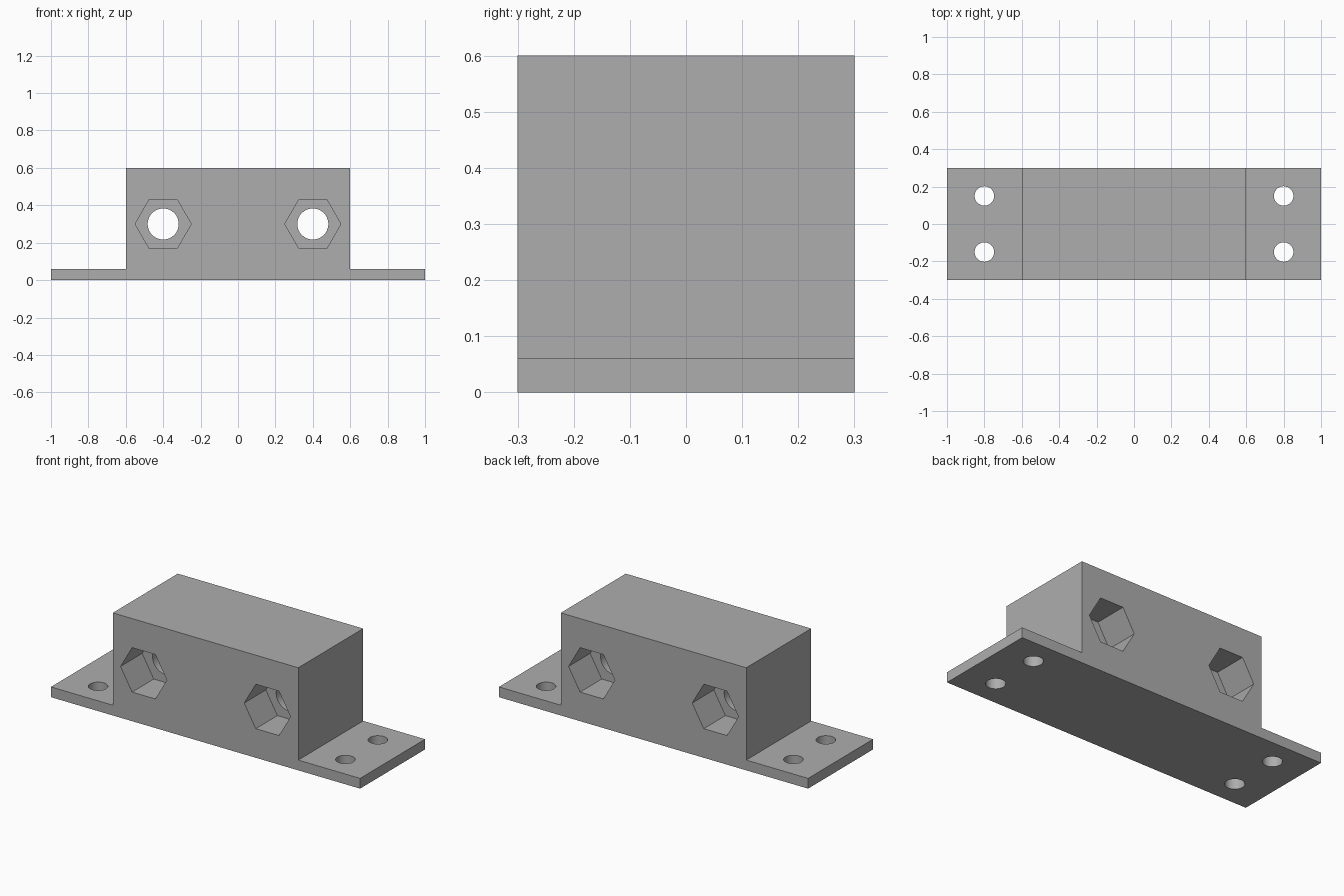
import bpy
import math

cube = bpy.data.objects.get("Cube")
if cube:
    bpy.data.objects.remove(cube, do_unlink=True)

WIDTH, HEIGHT, PLATE = 0.6, 0.6, 0.06

grey = bpy.data.materials.new("plain grey")
grey.use_nodes = True
colour = (0.42, 0.42, 0.42, 1)
grey.diffuse_color = colour
grey.node_tree.nodes["Principled BSDF"].inputs["Base Color"].default_value = colour


def extrude_profile(name, outline):
    """Extrude an x-z outline through the full width."""
    n = len(outline)
    verts = [(x, y, z) for y in (-WIDTH / 2, WIDTH / 2) for x, z in outline]
    faces = [list(range(n)), list(range(2 * n - 1, n - 1, -1))]
    faces += [[i, i + n, (i + 1) % n + n, (i + 1) % n] for i in range(n)]
    mesh = bpy.data.meshes.new(name)
    mesh.from_pydata(verts, [], faces)
    obj = bpy.data.objects.new(name, mesh)
    bpy.context.collection.objects.link(obj)
    return obj


def cut(target, name, sides, radius, depth, location, rotation=(0, 0, 0)):
    """Subtract a prism from the target."""
    bpy.ops.mesh.primitive_cylinder_add(vertices=sides, radius=radius, depth=depth,
                                        location=location, rotation=rotation)
    cutter = bpy.context.object
    cutter.name = name
    cutter.hide_render = True
    mod = target.modifiers.new(name, "BOOLEAN")
    mod.operation = "DIFFERENCE"
    mod.solver = "EXACT"
    mod.object = cutter
    bpy.ops.object.select_all(action="DESELECT")
    target.select_set(True)
    bpy.context.view_layer.objects.active = target
    bpy.ops.object.modifier_apply(modifier=mod.name)
    bpy.data.objects.remove(cutter, do_unlink=True)


# Block with a thin mounting flange on each side
half = [(1, 0), (1, PLATE), (0.6, PLATE), (0.6, HEIGHT)]
outline = half + [(-x, z) for x, z in reversed(half)]
block = extrude_profile("mounting_block", outline)
block.data.materials.append(grey)

POCKET = 0.2
for side in (-1, 1):
    # Rod hole running front to back
    cut(block, "rod_hole", 64, 0.083, 1, (side * 0.4, 0, 0.3), (math.pi / 2, 0, 0))
    for end in (-1, 1):
        # Hexagonal nut pocket, corners pointing sideways
        cut(block, "nut_pocket", 6, 0.15, POCKET * 2, (side * 0.4, end * WIDTH / 2, 0.3),
            (math.pi / 2, math.pi / 6, 0))
        # Screw hole through the flange
        cut(block, "screw_hole", 48, 0.052, 0.3, (side * 0.8, end * 0.15, PLATE / 2))

bpy.ops.object.shade_smooth_by_angle(angle=math.radians(30))
